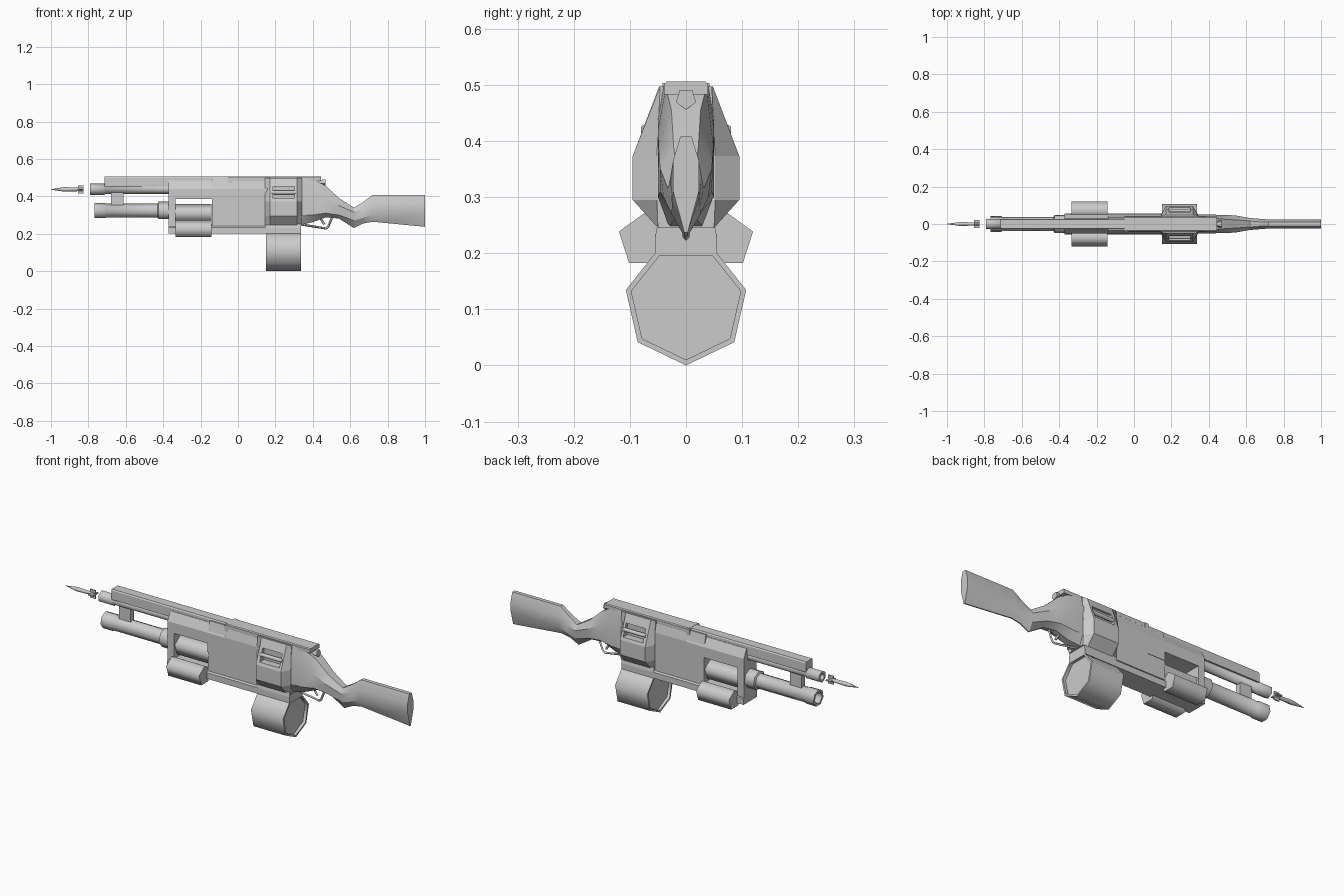
import bpy, bmesh, math

if "Cube" in bpy.data.objects:
    bpy.data.objects.remove(bpy.data.objects["Cube"])


def loft(name, sections, smooth=0):
    """Skin closed yz rings placed along x and cap both ends."""
    bm = bmesh.new()
    rings = [[bm.verts.new((x, y, z)) for y, z in pts] for x, pts in sections]
    n = len(rings[0])
    for a, b in zip(rings, rings[1:]):
        for i in range(n):
            j = (i + 1) % n
            bm.faces.new((a[i], a[j], b[j], b[i]))
    bm.faces.new(rings[0])
    bm.faces.new(rings[-1])
    bmesh.ops.recalc_face_normals(bm, faces=bm.faces[:])
    me = bpy.data.meshes.new(name)
    bm.to_mesh(me)
    bm.free()
    ob = bpy.data.objects.new(name, me)
    bpy.context.collection.objects.link(ob)
    if smooth:
        bpy.ops.object.select_all(action='DESELECT')
        ob.select_set(True)
        bpy.context.view_layer.objects.active = ob
        bpy.ops.object.shade_smooth_by_angle(angle=math.radians(smooth))
    return ob


def mirrored(half):
    """Complete a right-hand half profile, listed top to bottom."""
    return half + [(-y, z) for y, z in reversed(half)]


def prism(name, x0, x1, half):
    return loft(name, [(x0, mirrored(half)), (x1, mirrored(half))])


def block(name, x0, x1, y0, y1, z0, z1):
    ring = [(y0, z0), (y1, z0), (y1, z1), (y0, z1)]
    return loft(name, [(x0, ring), (x1, ring)])


def turned(name, n, steps, y, z, start=90, smooth=0):
    """n-sided turned part around an x axis, from (x, radius) steps."""
    angles = [math.radians(start + 360 * i / n) for i in range(n)]
    return loft(name, [(x, [(y + r * math.cos(a), z + r * math.sin(a)) for a in angles])
                       for x, r in steps], smooth)


def cut(ob, cutter):
    mod = ob.modifiers.new("cut", 'BOOLEAN')
    mod.object, mod.operation, mod.solver = cutter, 'DIFFERENCE', 'EXACT'
    bpy.context.view_layer.objects.active = ob
    bpy.ops.object.modifier_apply(modifier=mod.name)
    bpy.data.objects.remove(cutter)


def wire(name, pts, r):
    """Thin square bent rod in the y = 0 plane."""
    cu = bpy.data.curves.new(name, 'CURVE')
    cu.dimensions = '3D'
    cu.bevel_depth, cu.bevel_resolution, cu.use_fill_caps = r, 0, True
    sp = cu.splines.new('POLY')
    sp.points.add(len(pts) - 1)
    for p, (x, z) in zip(sp.points, pts):
        p.co = (x, 0, z, 1)
    bpy.context.collection.objects.link(bpy.data.objects.new(name, cu))


# Dart with cross fins
turned("dart", 6, [(-1, .001), (-.95, .009), (-.93, .012), (-.83, .009)], 0, .437, smooth=65)
block("dart_fin_upright", -.855, -.825, -.003, .003, .415, .459)
block("dart_fin_flat", -.855, -.825, -.022, .022, .434, .440)

# Upper barrel with hollow muzzle
turned("upper_barrel", 6, [(-.72, .015), (-.79, .017), (-.79, .031), (-.715, .031),
                           (-.71, .025), (-.35, .025)], 0, .438, smooth=65)

# Lower barrel with hollow muzzle and rear collar
turned("lower_barrel", 7, [(-.66, .027), (-.768, .03), (-.768, .043), (-.71, .043), (-.705, .039),
                           (-.43, .039), (-.425, .049), (-.36, .049)], 0, .322, smooth=55)
block("barrel_link", -.68, -.613, -.014, .014, .345, .425)

# Top rail: narrow in front, wider behind
prism("front_rail", -.715, -.03, [(.024, .505), (.028, .499), (.028, .452)])
prism("rear_rail", -.045, .445, [(.034, .506), (.039, .502), (.039, .483)])
block("rail_latch", -.05, -.03, -.042, .042, .46, .503)

# Receiver built around the open window
prism("receiver_front_top", -.372, -.04, [(.03, .485), (.052, .44), (.052, .385)])
prism("receiver_front_plate", -.372, -.335, [(.052, .386), (.052, .24), (.04, .2)])
prism("receiver_middle", -.14, .16, [(.035, .497), (.05, .44), (.05, .24)])
block("receiver_shoulder", -.14, -.04, -.052, .052, .34, .44)
prism("lower_rail", -.372, .16, [(.035, .252), (.055, .232), (.055, .2)])

# Three five-sided chambers around the window
for name, y, z, s in (("chamber_top", 0, .308, 90), ("chamber_right", .072, .223, 90),
                      ("chamber_left", -.072, .223, 90)):
    turned(name, 5, [(-.333, .05), (-.142, .05)], y, z, s, smooth=75)

# Bulged side housing with slotted windows
narrow = [(.046, .497), (.052, .373), (.052, .295), (.05, .245)]
wide = [(.048, .497), (.095, .373), (.095, .295), (.05, .245)]
housing = loft("side_housing", [(.145, mirrored(narrow)), (.17, mirrored(wide)),
                                (.315, mirrored(wide)), (.342, mirrored(narrow))])
for side in (-1, 1):
    ys = sorted((side * .053, side * .15))
    cut(housing, block("slot_cutter", .188, .302, *ys, .388, .453))
    turned("slot_bar", 6, [(.18, .011), (.31, .011)], side * .071, .42, smooth=65)

# Seven-sided drum magazine with recessed ends and a neck
turned("drum_magazine", 7, [(.165, .1), (.15, .1), (.15, .11), (.336, .11), (.336, .1), (.321, .1)],
       0, .11, -90, smooth=60)
prism("magazine_neck", .15, .336, [(.05, .255), (.055, .23), (.055, .195)])

# Rear receiver flowing through the grip into the stock
spine = [
    (.335, (.040, .498), (.050, .44), (.050, .30), (.030, .247)),
    (.40, (.036, .495), (.050, .42), (.050, .30), (.018, .262)),
    (.47, (.026, .455), (.049, .39), (.046, .31), (.012, .288)),
    (.54, (.022, .39), (.046, .35), (.040, .30), (.008, .281)),
    (.62, (.016, .34), (.032, .315), (.026, .27), (.003, .230)),
    (.67, (.012, .37), (.028, .335), (.025, .285), (.003, .255)),
    (.72, (.010, .408), (.024, .36), (.024, .30), (.003, .264)),
    (1.0, (.010, .408), (.023, .365), (.023, .31), (.003, .237)),
]
loft("stock", [(x, mirrored(list(half))) for x, *half in spine], smooth=25)

# Hammer knob, trigger guard and trigger
turned("hammer_knob", 5, [(.42, .014), (.45, .014), (.45, .019), (.468, .019)], 0, .475, -90)
wire("trigger_guard", [(.335, .25), (.47, .228), (.482, .236), (.503, .288)], .006)
wire("trigger", [(.44, .3), (.445, .275), (.462, .25)], .006)
